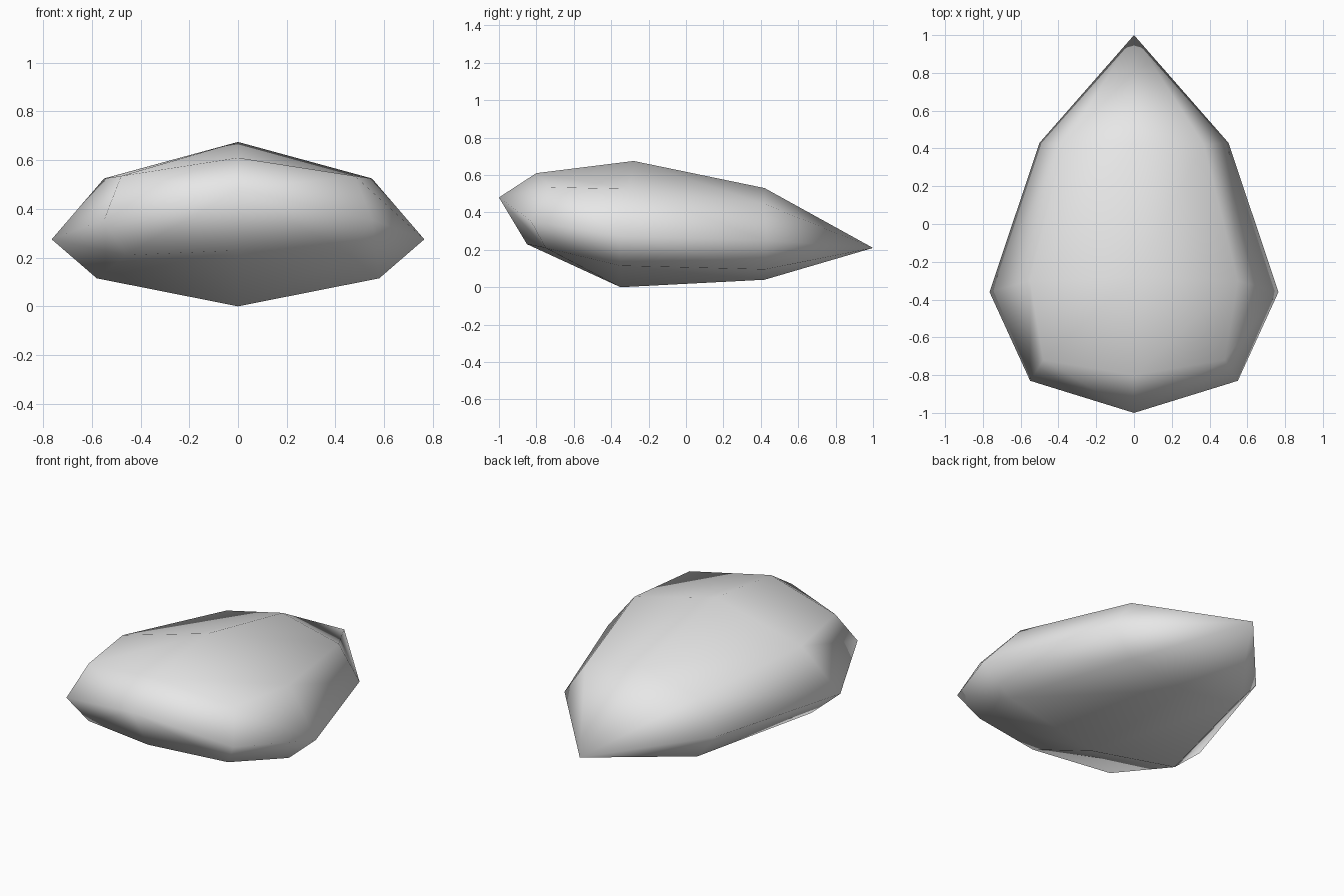
import bpy, bmesh

if "Cube" in bpy.data.objects:
    bpy.data.objects.remove(bpy.data.objects["Cube"])

# Half cross-sections from top to bottom, ordered front to back: (x, y, z)
RINGS = [
    [(0, -0.80, 0.61), (0.48, -0.72, 0.535), (0.55, -0.83, 0.355), (0.46, -0.75, 0.21), (0, -0.85, 0.23)],
    [(0, -0.28, 0.675), (0.55, -0.30, 0.525), (0.765, -0.36, 0.275), (0.58, -0.35, 0.115), (0, -0.35, 0)],
    [(0, 0.42, 0.53), (0.37, 0.42, 0.445), (0.50, 0.43, 0.25), (0.37, 0.42, 0.095), (0, 0.42, 0.04)],
]
FRONT_TIP = (0, -1.0, 0.48)
BACK_TIP = (0, 1.0, 0.21)


def full_ring(bm, half):
    """Close a half section by mirroring its side points across x."""
    mirrored = [(-x, y, z) for x, y, z in reversed(half[1:-1])]
    return [bm.verts.new(p) for p in half + mirrored]


# Pebble body: three lofted rings closed by a point at each end
bm = bmesh.new()
rings = [full_ring(bm, half) for half in RINGS]
front = bm.verts.new(FRONT_TIP)
back = bm.verts.new(BACK_TIP)
n = len(rings[0])
for i in range(n):
    j = (i + 1) % n
    bm.faces.new((front, rings[0][i], rings[0][j]))
    for a, b in zip(rings, rings[1:]):
        bm.faces.new((a[i], b[i], b[j], a[j]))
    bm.faces.new((back, rings[-1][j], rings[-1][i]))
bmesh.ops.recalc_face_normals(bm, faces=bm.faces)
for face in bm.faces:
    face.smooth = True

mesh = bpy.data.meshes.new("stone")
bm.to_mesh(mesh)
bm.free()
stone = bpy.data.objects.new("stone", mesh)
bpy.context.collection.objects.link(stone)

# Pale grey stone colour
grey = bpy.data.materials.new("pale_grey")
grey.diffuse_color = (0.8, 0.8, 0.8, 1)
grey.use_nodes = True
grey.node_tree.nodes["Principled BSDF"].inputs["Base Color"].default_value = grey.diffuse_color
mesh.materials.append(grey)
